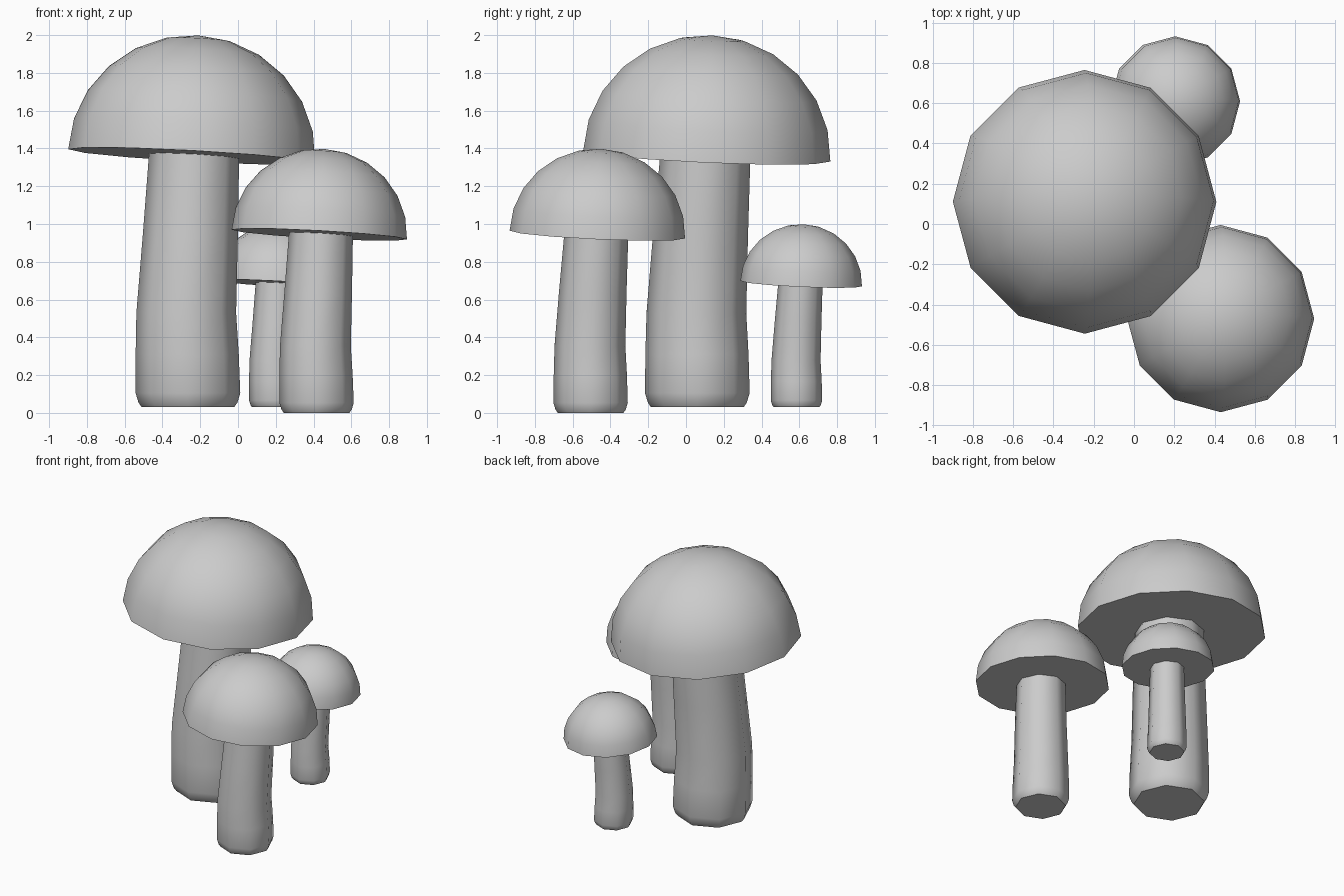
import bpy, bmesh
from math import sin, cos, tau, radians
from mathutils import Matrix, Vector

if "Cube" in bpy.data.objects:
    bpy.data.objects.remove(bpy.data.objects["Cube"])


def lofted(name, rings, sides, matrix, apex=None):
    """Stack rings of (x, y, z, radius), capped flat or closed to an apex."""
    bm = bmesh.new()
    loops = [[bm.verts.new((x + r * cos(tau * i / sides),
                            y + r * sin(tau * i / sides), z))
              for i in range(sides)] for x, y, z, r in rings]
    for low, high in zip(loops, loops[1:]):
        for i in range(sides):
            j = (i + 1) % sides
            bm.faces.new((low[i], low[j], high[j], high[i]))
    bm.faces.new(loops[0][::-1])
    if apex is None:
        bm.faces.new(loops[-1])
    else:
        tip = bm.verts.new(apex)
        for i in range(sides):
            bm.faces.new((loops[-1][i], loops[-1][(i + 1) % sides], tip))
    bm.transform(matrix)
    mesh = bpy.data.meshes.new(name)
    bm.to_mesh(mesh)
    bm.free()
    obj = bpy.data.objects.new(name, mesh)
    bpy.context.collection.objects.link(obj)
    bpy.ops.object.select_all(action='DESELECT')
    bpy.context.view_layer.objects.active = obj
    obj.select_set(True)
    bpy.ops.object.shade_smooth_by_angle(angle=radians(50))
    return obj


# Stem: rounded foot, slight bend, taper; its top is buried in the cap
STEM = [(0, 0, 0, 0.245), (0, 0, 0.025, 0.262), (0, 0, 0.075, 0.277),
        (-0.004, -0.002, 0.28, 0.273), (-0.009, -0.005, 0.50, 0.264),
        (0.012, 0.016, 0.90, 0.252), (0.032, 0.042, 1.33, 0.239),
        (0.035, 0.045, 1.42, 0.235)]

# Cap: twelve-sided half dome
R, H = 0.655, 0.64
DOME = [(0, 0, H * sin(tau * k / 24), R * cos(tau * k / 24)) for k in range(6)]


def mushroom(name, x, y, z, size):
    base = Matrix.Translation((x, y, z)) @ Matrix.Scale(size, 4)
    lofted(name + "_stem", STEM, 8, base)
    # Cap leans slightly to the back right
    tilt = Vector((0, 0, 1)).rotation_difference(Vector((0.055, 0.045, 1)))
    lean = Matrix.Translation((0.02, 0.05, 1.33)) @ tilt.to_matrix().to_4x4()
    dome = [(px, py, H * sin(tau * k / 24), r)
            for k, (px, py, _, r) in enumerate(
                [(0, 0, 0, R * cos(tau * k / 24)) for k in range(6)])]
    lofted(name + "_cap", DOME, 12, base @ lean, apex=(0, 0, H))


mushroom("large_mushroom", -0.265, 0.06, 0.03, 1.0)
mushroom("medium_mushroom", 0.416, -0.505, 0.0, 0.71)
mushroom("small_mushroom", 0.195, 0.585, 0.03, 0.492)
